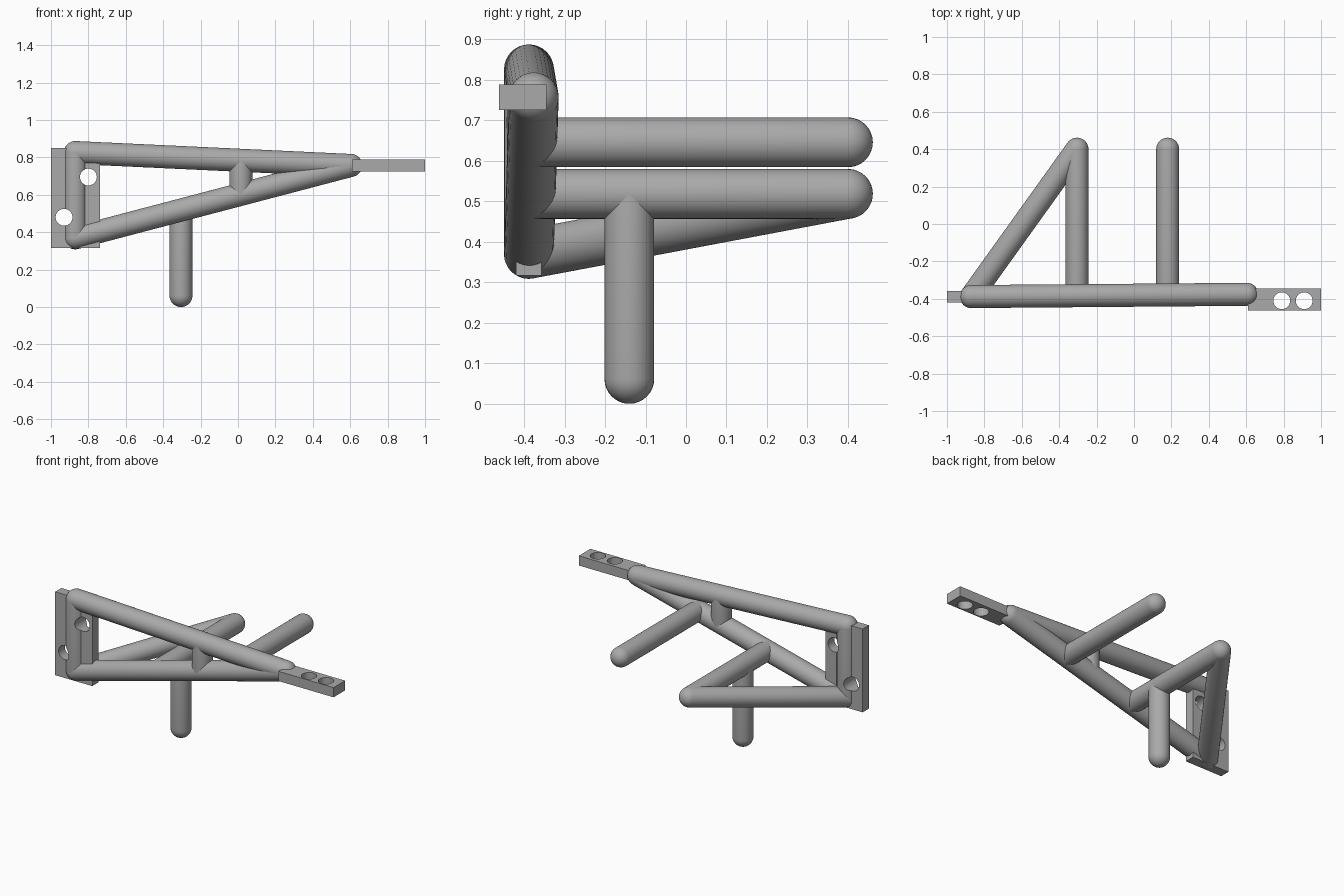
import bpy, bmesh, math
from mathutils import Vector, Matrix

cube = bpy.data.objects.get("Cube")
if cube:
    bpy.data.objects.remove(cube, do_unlink=True)

GREY = (0.4, 0.4, 0.4, 1)
mat = bpy.data.materials.new("plain grey")
mat.use_nodes = True
mat.diffuse_color = GREY
mat.node_tree.nodes["Principled BSDF"].inputs["Base Color"].default_value = GREY

RADIUS = 0.0615


def add_object(name, bm, smooth=False):
    bmesh.ops.recalc_face_normals(bm, faces=bm.faces)
    mesh = bpy.data.meshes.new(name)
    bm.to_mesh(mesh)
    bm.free()
    mesh.materials.append(mat)
    obj = bpy.data.objects.new(name, mesh)
    bpy.context.collection.objects.link(obj)
    if smooth:
        bpy.ops.object.select_all(action="DESELECT")
        obj.select_set(True)
        bpy.context.view_layer.objects.active = obj
        bpy.ops.object.shade_smooth_by_angle(angle=math.radians(35))
    return obj


def tube(name, start, end, rings=8, sides=32):
    """Round-ended tube: a capsule profile spun about the line start-end."""
    axis = Vector(end) - Vector(start)
    bm = bmesh.new()
    arc = [i * math.pi / 2 / rings for i in range(rings + 1)]
    points = [(math.sin(a), -math.cos(a), 0) for a in arc]
    points += [(math.cos(a), math.sin(a), axis.length) for a in arc]
    verts = [bm.verts.new((r * RADIUS, 0, h * RADIUS + base)) for r, h, base in points]
    edges = [bm.edges.new(pair) for pair in zip(verts, verts[1:])]
    bmesh.ops.spin(bm, geom=verts + edges, cent=(0, 0, 0), axis=(0, 0, 1),
                   angle=math.tau, steps=sides)
    bmesh.ops.remove_doubles(bm, verts=bm.verts, dist=0.0001)
    turn = axis.to_track_quat("Z", "Y").to_matrix().to_4x4()
    bm.transform(Matrix.Translation(start) @ turn)
    return add_object(name, bm, True)


def plate(name, low, high):
    low, high = Vector(low), Vector(high)
    bm = bmesh.new()
    bmesh.ops.create_cube(bm, size=1)
    bm.transform(Matrix.Translation((low + high) / 2) @ Matrix.Diagonal((*(high - low), 1)))
    return add_object(name, bm)


def drill(targets, centre, rotation, radius=0.045):
    """Cut a bolt hole through every target."""
    bm = bmesh.new()
    bmesh.ops.create_cone(bm, cap_ends=True, segments=32, radius1=radius,
                          radius2=radius, depth=0.4)
    bm.transform(Matrix.Translation(centre) @ rotation)
    cutter = add_object("hole_cutter", bm)
    cutter.hide_render = True
    cutter.hide_set(True)
    cutter.display_type = "WIRE"
    for target in targets:
        mod = target.modifiers.new("bolt_hole", "BOOLEAN")
        mod.operation = "DIFFERENCE"
        mod.solver = "EXACT"
        mod.object = cutter


# Main triangular frame
top_corner = Vector((-0.87, -0.388, 0.826))
low_corner = Vector((-0.87, -0.388, 0.37))
tip = Vector((0.603, -0.376, 0.757))


def on_rail(start, x):
    return start.lerp(tip, (x - start.x) / (tip.x - start.x))


tube("upper_rail", top_corner, tip)
tube("lower_rail", low_corner, tip)
upright = tube("upright", low_corner, top_corner)
tube("short_strut", on_rail(low_corner, 0.015), on_rail(top_corner, 0.015))

# Rearward arms with diagonal brace and hanging peg
for name, x in (("left_arm", 0.18), ("right_arm", -0.305)):
    root = on_rail(low_corner, x)
    arm_end = Vector((x, 0.4, root.z))
    tube(name, root, arm_end)
tube("diagonal_brace", low_corner, arm_end)
tube("hanging_peg", (x, -0.14, root.z), (x, -0.14, RADIUS))

# Mounting plates with bolt holes
side_plate = plate("side_plate", (-1, -0.42, 0.317), (-0.737, -0.357, 0.85))
for x, z in ((-0.8, 0.695), (-0.93, 0.48)):
    drill([side_plate, upright], (x, -0.388, z), Matrix.Rotation(math.pi / 2, 4, "X"))

end_plate = plate("end_plate", (0.61, -0.462, 0.726), (1, -0.345, 0.788))
for x in (0.79, 0.91):
    drill([end_plate], (x, -0.41, 0.757), Matrix.Identity(4))
